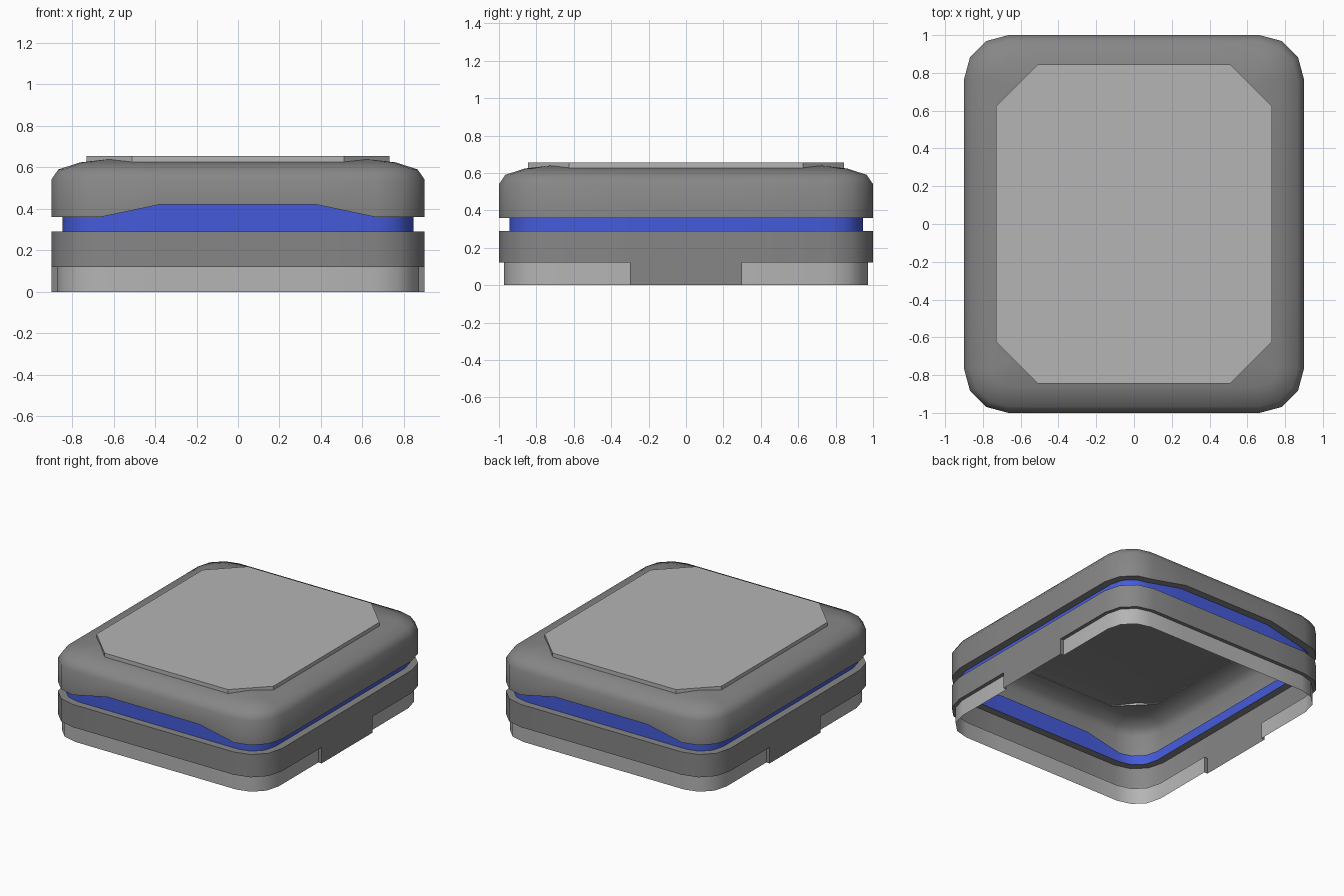
import bpy, bmesh, math
from mathutils import Vector

if "Cube" in bpy.data.objects:
    bpy.data.objects.remove(bpy.data.objects["Cube"])

HX, HY, R = 0.9, 1.0, 0.235
TABS = (0, 12)               # loop edges lying under the two side tabs
NOTCH = (6, 7, 18, 19)       # loop points raised in the front and back notches


def material(name, color):
    mat = bpy.data.materials.new(name)
    mat.diffuse_color = (*color, 1)
    mat.use_nodes = True
    mat.node_tree.nodes["Principled BSDF"].inputs["Base Color"].default_value = mat.diffuse_color
    return mat


DARK = material("dark_grey", (0.24, 0.24, 0.24))
LIGHT = material("light_grey", (0.46, 0.46, 0.46))
BLUE = material("blue", (0.06, 0.105, 0.7))


def ring(inset, z, rise=0.0):
    """Rounded rectangle of 24 points: two extra points per side, four per corner."""
    hx, hy, r = HX - inset, HY - inset, max(R - inset, 0)
    pts = []
    sides = [((hx, -0.3), (hx, 0.3)), ((0.38, hy), (-0.38, hy)),
             ((-hx, 0.3), (-hx, -0.3)), ((-0.38, -hy), (0.38, -hy))]
    corners = [(1, 1), (-1, 1), (-1, -1), (1, -1)]
    for k in range(4):
        pts += sides[k]
        sx, sy = corners[k]
        for s in range(4):
            a = math.radians(90 * k + 30 * s)
            pts.append((sx * (hx - r) + r * math.cos(a), sy * (hy - r) + r * math.sin(a)))
    return [Vector((x, y, z + (rise if i in NOTCH else 0))) for i, (x, y) in enumerate(pts)]


def strip(a, b, edges=range(24)):
    """Quads from loop a to loop b."""
    n = len(a)
    return [(a[i], a[(i + 1) % n], b[(i + 1) % n], b[i]) for i in edges]


def build(name, faces, mat, angle=None):
    bm = bmesh.new()
    for f in faces:
        bm.faces.new([bm.verts.new(p) for p in f])
    bmesh.ops.remove_doubles(bm, verts=bm.verts, dist=1e-4)
    me = bpy.data.meshes.new(name)
    bm.to_mesh(me)
    bm.free()
    me.materials.append(mat)
    ob = bpy.data.objects.new(name, me)
    bpy.context.collection.objects.link(ob)
    if angle:
        bpy.ops.object.select_all(action='DESELECT')
        ob.select_set(True)
        bpy.context.view_layer.objects.active = ob
        bpy.ops.object.shade_smooth_by_angle(angle=math.radians(angle))
    return ob


# upper shell: lip, wall with notches, rounded shoulder, closed top
rings = [ring(0.055, 0.36, 0.06), ring(0, 0.36, 0.06)]
rings += [ring(i, z) for i, z in [(0, 0.54), (0.034, 0.59), (0.14, 0.624), (0.28, 0.64)]]
faces = [f for a, b in zip(rings, rings[1:]) for f in strip(a, b)]
build("upper_shell", faces + [rings[-1]], DARK, 45)

# blue recessed band
build("blue_band", strip(ring(0.055, 0.29), ring(0.055, 0.36, 0.06)), BLUE, 45)

# lower body with a tab reaching the ground on each side
STEP = 0.027
no_tab = [i for i in range(24) if i not in TABS]
rim_in, rim_out = ring(STEP, 0.12), ring(0, 0.12)
foot_in, foot_out = ring(STEP, 0), ring(0, 0)
edge = ring(0, 0.29)
faces = strip(rim_in, rim_out, no_tab) + strip(rim_out, edge) + strip(edge, ring(0.055, 0.29))
faces += strip(foot_out, rim_out, TABS)
for t in TABS:
    for i, d in ((t, 1), (t + 1, -1)):
        faces.append((foot_in[i], foot_out[i], rim_out[i], rim_in[i])[::d])
build("lower_body", faces, DARK, 45)

# base skirt, interrupted by the tabs
build("base_skirt", strip(foot_in, rim_in, no_tab), LIGHT, 45)

# top panel: thin chamfered cap, open underneath
plan = [(0.73, -0.625), (0.73, 0.625), (0.51, 0.845), (-0.51, 0.845),
        (-0.73, 0.625), (-0.73, -0.625), (-0.51, -0.845), (0.51, -0.845)]
low, high = [[Vector((x, y, z)) for x, y in plan] for z in (0.622, 0.655)]
build("top_panel", strip(low, high, range(8)) + [high], LIGHT)
